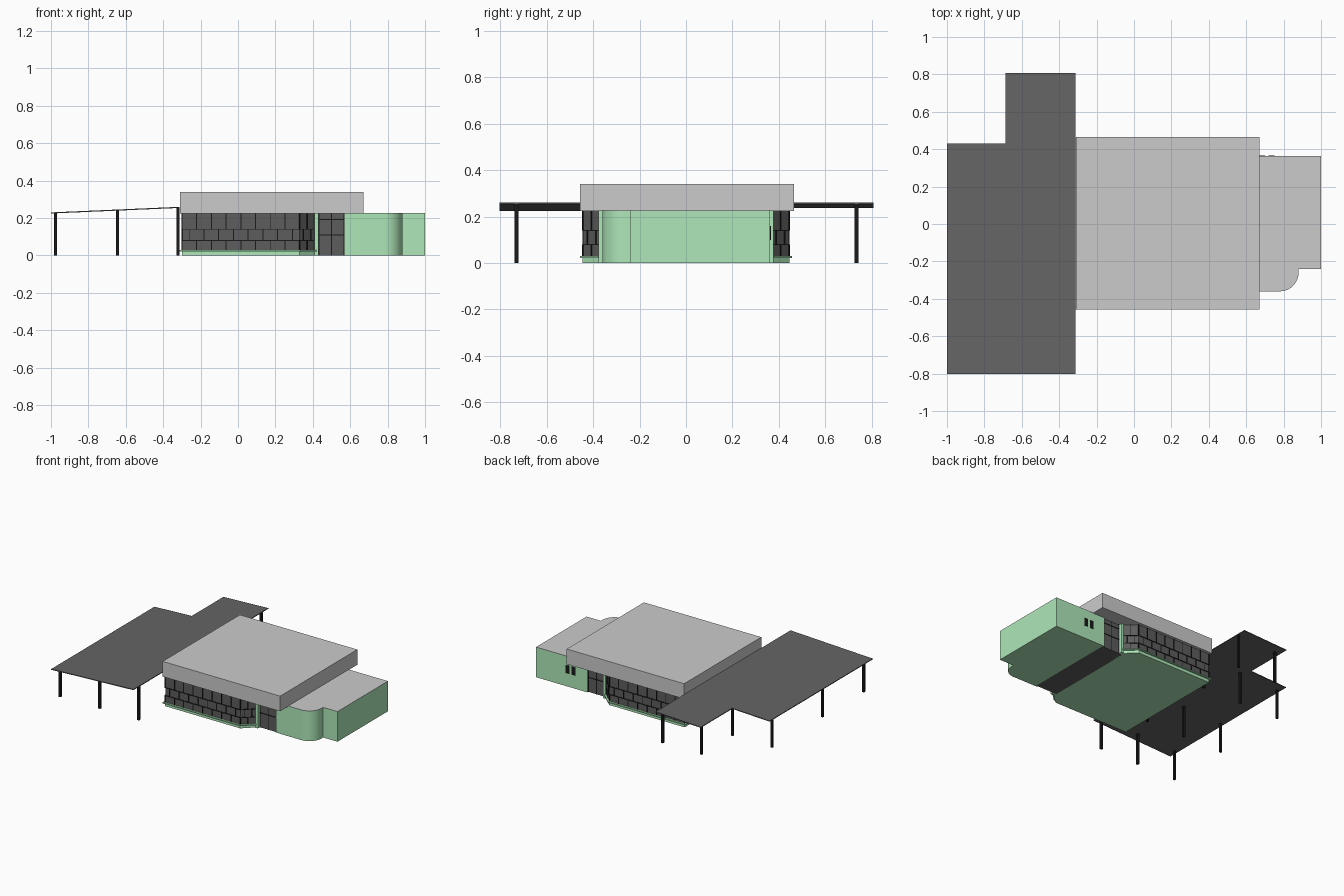
import bpy, bmesh, math
from mathutils import Matrix, Vector

if "Cube" in bpy.data.objects:
    bpy.data.objects.remove(bpy.data.objects["Cube"])


def material(name, r, g, b):
    m = bpy.data.materials.new(name)
    m.diffuse_color = (r, g, b, 1)
    m.use_nodes = True
    m.node_tree.nodes["Principled BSDF"].inputs["Base Color"].default_value = m.diffuse_color
    return m


GREEN = material("green_paint", 0.42, 0.8, 0.48)
GLASS = material("dark_glass", 0.11, 0.11, 0.11)
DARK = material("dark_sheet", 0.13, 0.13, 0.13)
BLACK = material("black_metal", 0.01, 0.01, 0.01)


def finish(bm, name, mat=None):
    bmesh.ops.recalc_face_normals(bm, faces=bm.faces)
    me = bpy.data.meshes.new(name)
    bm.to_mesh(me)
    bm.free()
    ob = bpy.data.objects.new(name, me)
    bpy.context.collection.objects.link(ob)
    if mat:
        me.materials.append(mat)
    return ob


def add_box(bm, x0, x1, y0, y1, z0, z1, mtx=Matrix()):
    size = Matrix.Diagonal((x1 - x0, y1 - y0, z1 - z0, 1))
    mid = Matrix.Translation(((x0 + x1) / 2, (y0 + y1) / 2, (z0 + z1) / 2))
    bmesh.ops.create_cube(bm, size=1, matrix=mtx @ mid @ size)


def box(name, *dims, mat=None):
    bm = bmesh.new()
    add_box(bm, *dims)
    return finish(bm, name, mat)


def prism(name, outline, z0, z1, mat=None):
    bm = bmesh.new()
    f = bm.faces.new([bm.verts.new((x, y, z0)) for x, y in outline])
    ext = bmesh.ops.extrude_face_region(bm, geom=[f])
    for v in ext["geom"]:
        if isinstance(v, bmesh.types.BMVert):
            v.co.z = z1
    return finish(bm, name, mat)


def hall_plan(o=0.0):
    # hall outline with cut corners, pushed outward by o
    half = [(-0.30 - o, -0.445 - o), (0.33 + o * 0.4, -0.445 - o), (0.41 + o, -0.37 - o * 0.4)]
    return half + [(x, -y) for x, y in reversed(half)]


# main hall: plinth, sill, glazed block and flat roof
prism("hall_plinth", hall_plan(), 0, 0.024, GREEN)
prism("hall_sill", hall_plan(0.012), 0.022, 0.03, GREEN)
prism("hall_glazing", hall_plan(-0.002), 0.03, 0.228, GLASS)
box("hall_roof", -0.31, 0.672, -0.457, 0.465, 0.225, 0.34)

# staggered glazing bars along each hall wall
ROWS = [0.03, 0.08, 0.14, 0.225]
W = 0.0025


def wall_bars(bm, p, q, panes):
    d = Vector((q[0] - p[0], q[1] - p[1], 0))
    mtx = Matrix.Translation((p[0], p[1], 0)) @ Matrix.Rotation(math.atan2(d.y, d.x), 4, "Z")
    n = d.length
    step = n / panes
    for z in ROWS[1:3]:
        add_box(bm, 0, n, -0.002, 0.004, z - W, z + W, mtx)
    for r in range(3):
        shift = step / 2 if r == 1 else 0
        for i in range(panes + 1):
            x = i * step + shift
            if x <= n + 0.001:
                add_box(bm, x - W, x + W, -0.002, 0.004, ROWS[r], ROWS[r + 1], mtx)


bm = bmesh.new()
plan = hall_plan()
for i, panes in ((0, 8), (1, 2), (3, 2), (4, 8), (5, 11)):
    wall_bars(bm, plan[i], plan[(i + 1) % 6], panes)
finish(bm, "glazing_bars", BLACK)

# entrance lobby between hall and annex, with doors and pillars on both sides
box("entrance_lobby", 0.40, 0.58, -0.352, 0.352, 0.0, 0.226, mat=GLASS)
bm_bars, bm_post = bmesh.new(), bmesh.new()
for s in (-1, 1):
    y0, y1 = sorted((s * 0.345, s * 0.355))
    for x in (0.433, 0.5, 0.567):
        add_box(bm_bars, x - W, x + W, y0, y1, 0, 0.225)
    for z in (0.11, 0.193):
        add_box(bm_bars, 0.43, 0.57, y0, y1, z - W, z + W)
    y0, y1 = sorted((s * 0.34, s * 0.378))
    add_box(bm_post, 0.41, 0.43, y0, y1, 0, 0.225)
finish(bm_bars, "door_frames", BLACK)
finish(bm_post, "entrance_pillars", GREEN)

# annex with one rounded front corner, and its flat roof
arc = [(0.78 + 0.1 * math.sin(t), -0.26 - 0.1 * math.cos(t))
       for t in (i * math.pi / 24 for i in range(13))]
annex = [(0.57, 0.363), (0.57, -0.36)] + arc + [(0.88, -0.24), (1.0, -0.24), (1.0, 0.363)]
walls = prism("annex_walls", annex, 0, 0.224, GREEN)
roof = prism("annex_roof", annex, 0.224, 0.228)
for ob in (walls, roof):
    bpy.context.view_layer.objects.active = ob
    ob.select_set(True)
    bpy.ops.object.shade_smooth_by_angle(angle=math.radians(30))
    ob.select_set(False)

# two small windows in the back of the annex
for i, x in enumerate((0.685, 0.735)):
    box(f"annex_window_{i}", x - 0.015, x + 0.015, 0.355, 0.366, 0.10, 0.16, mat=BLACK)


# sloping L-shaped canopy
def slope(x):
    return 0.227 + (x + 1) * 0.03 / 0.69


canopy = prism("canopy_sheet", [(-1, -0.803), (-0.312, -0.803), (-0.312, 0.807),
                                (-0.688, 0.807), (-0.688, 0.43), (-1, 0.43)], -0.003, 0.003, DARK)
for v in canopy.data.vertices:
    v.co.z += slope(v.co.x)

# canopy posts
bm = bmesh.new()
for x in (-0.975, -0.645, -0.32):
    for y in (-0.73, -0.237, 0.365, 0.735):
        if x < -0.9 and y > 0.5:
            continue
        add_box(bm, x - 0.008, x + 0.008, y - 0.008, y + 0.008, 0, slope(x))
finish(bm, "canopy_posts", BLACK)
